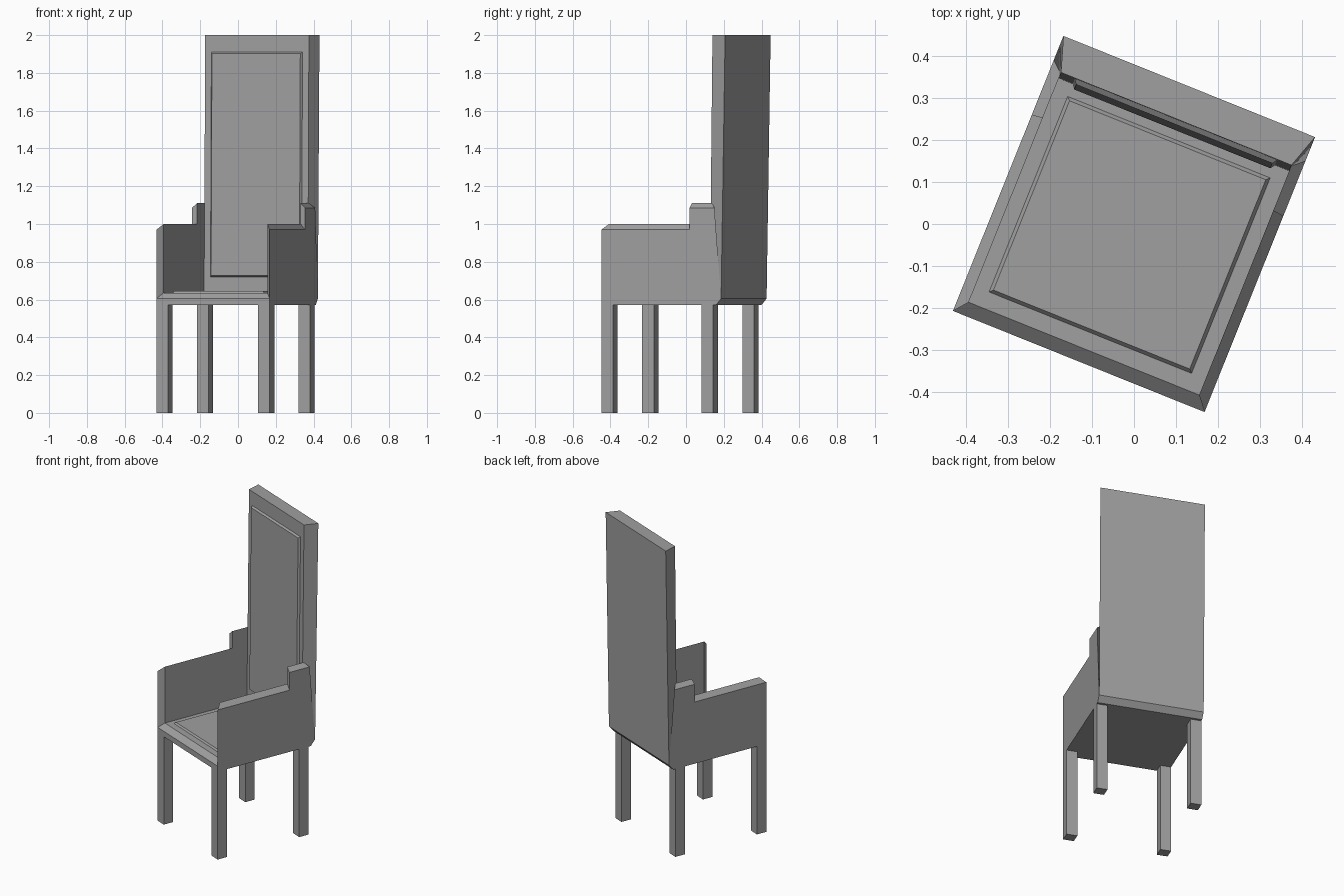
import bpy
import bmesh
import math

cube = bpy.data.objects.get("Cube")
if cube:
    bpy.data.objects.remove(cube, do_unlink=True)

TURN = math.radians(-21.9)   # the whole chair is turned on the floor
HALF_W, INNER_W = 0.323, 0.296
FRONT, LEG = -0.353, 0.066
SEAT_LOW, SEAT_EDGE, SEAT_TOP = 0.57, 0.605, 0.635

grey = bpy.data.materials.new("plain_grey")
grey.use_nodes = True
colour = (0.35, 0.35, 0.35, 1)
grey.diffuse_color = colour
grey.node_tree.nodes["Principled BSDF"].inputs["Base Color"].default_value = colour


def loft(name, rings):
    """Join matching rings of points with quads and cap both ends."""
    bm = bmesh.new()
    loops = [[bm.verts.new(p) for p in ring] for ring in rings]
    n = len(loops[0])
    for a, b in zip(loops, loops[1:]):
        for i in range(n):
            j = (i + 1) % n
            bm.faces.new((a[i], a[j], b[j], b[i]))
    bm.faces.new(loops[0][::-1])
    bm.faces.new(loops[-1])
    bmesh.ops.recalc_face_normals(bm, faces=bm.faces)
    mesh = bpy.data.meshes.new(name)
    bm.to_mesh(mesh)
    bm.free()
    mesh.materials.append(grey)
    obj = bpy.data.objects.new(name, mesh)
    obj.rotation_euler.z = TURN
    bpy.context.collection.objects.link(obj)
    return obj


def slab(z, x, y0, y1, x_back=None):
    """Horizontal ring, optionally wider at the back."""
    xb = x_back or x
    return [(-x, y0, z), (x, y0, z), (xb, y1, z), (-xb, y1, z)]


# Seat with chamfered rim
loft("seat", [slab(SEAT_LOW, HALF_W, FRONT, 0.30),
              slab(SEAT_EDGE, HALF_W, FRONT, 0.33),
              slab(SEAT_TOP, INNER_W, -0.32, 0.28)])

# Raised seat panel
loft("seat_panel", [slab(SEAT_TOP - 0.01, 0.26, -0.279, 0.223),
                    slab(SEAT_TOP, 0.26, -0.279, 0.223),
                    slab(SEAT_TOP + 0.01, 0.252, -0.271, 0.215)])

# Tall backrest, wider at the rear and leaning slightly
loft("backrest", [slab(SEAT_EDGE, INNER_W, 0.255, 0.33, HALF_W),
                  slab(2.0, INNER_W, 0.27, 0.353, HALF_W)])


def back_ring(margin, proud):
    """Rectangle parallel to the leaning front of the backrest."""
    x, low, high = 0.26 - margin, 0.72 + margin, 1.91 - margin
    lean = lambda z: 0.255 + 0.015 * (z - SEAT_EDGE) / (2 - SEAT_EDGE) - proud
    return [(sx * x, lean(z), z)
            for sx, z in ((-1, low), (1, low), (1, high), (-1, high))]


# Raised backrest panel
loft("backrest_panel", [back_ring(0, -0.01), back_ring(0, 0),
                        back_ring(0.008, 0.012)])

# Stepped arms with chamfered outer edges, and the legs
arm_outer = [(FRONT, SEAT_EDGE), (FRONT, 0.97), (0.15, 0.97),
             (0.15, 1.085), (0.292, 1.085), (0.33, SEAT_EDGE)]
arm_inner = [(-0.32, SEAT_EDGE), (-0.32, 1.0), (0.153, 1.0),
             (0.153, 1.11), (0.268, 1.11), (0.28, SEAT_EDGE)]
for side, s in (("right", -1), ("left", 1)):
    loft(side + "_arm", [[(s * HALF_W, y, z) for y, z in arm_outer],
                         [(s * INNER_W, y, z) for y, z in arm_inner]])
    for end, y in (("front", FRONT), ("back", 0.219)):
        leg = [(s * HALF_W, y), (s * (HALF_W - LEG), y),
               (s * (HALF_W - LEG), y + LEG), (s * HALF_W, y + LEG)]
        loft(end + "_" + side + "_leg",
             [[(px, py, z) for px, py in leg] for z in (0, SEAT_LOW)])
